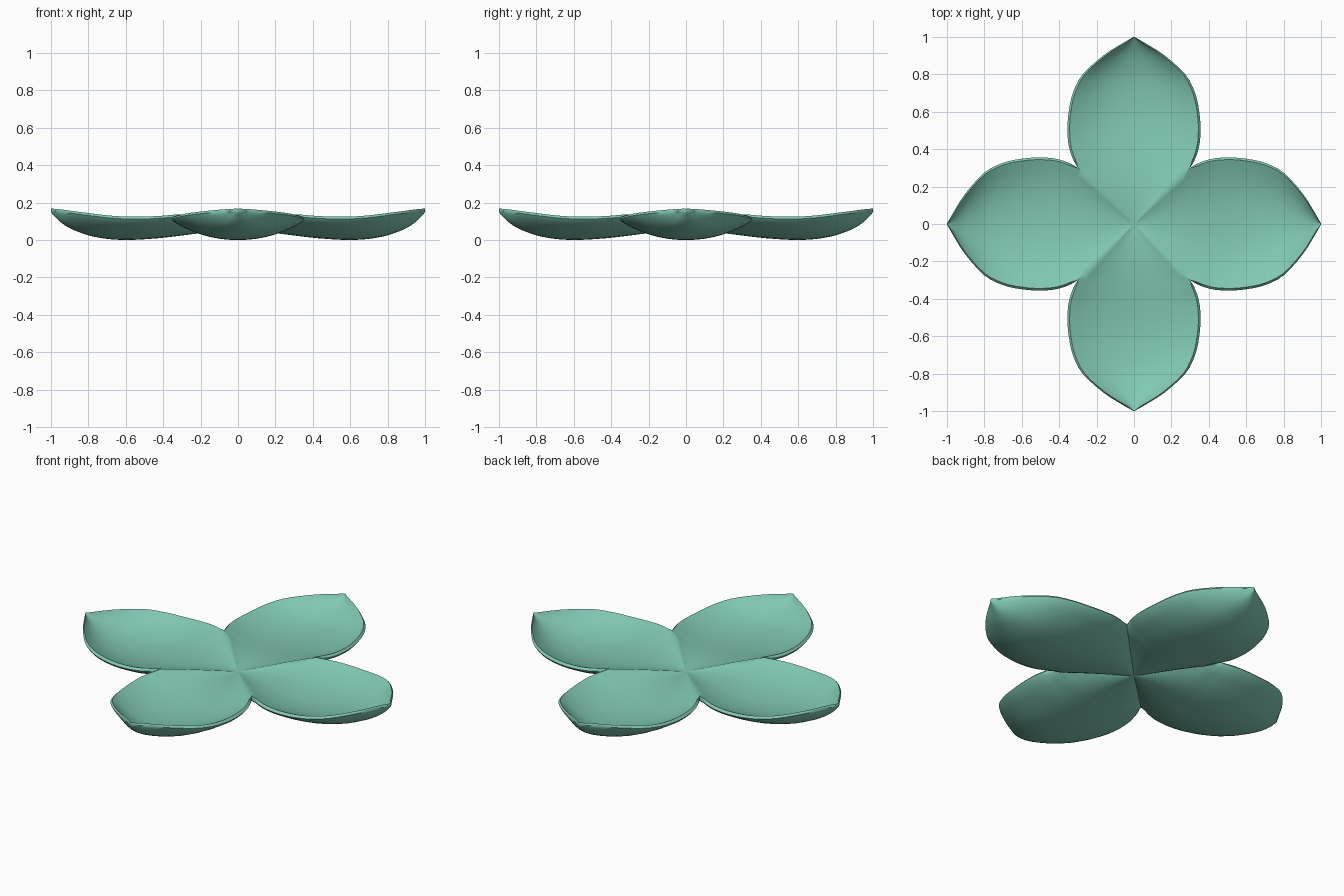
import bpy, bmesh, math
from mathutils import Vector, Matrix

if "Cube" in bpy.data.objects:
    bpy.data.objects.remove(bpy.data.objects["Cube"])

# Petal stations along its axis: distance, half width, inner floor, underside, rim height
KEYS = [Vector(k) for k in (
    (0.00, 0.000, 0.088, 0.060, 0.088),
    (0.10, 0.100, 0.090, 0.050, 0.107),
    (0.20, 0.200, 0.088, 0.037, 0.125),
    (0.30, 0.300, 0.080, 0.024, 0.137),
    (0.40, 0.345, 0.068, 0.012, 0.130),
    (0.50, 0.356, 0.058, 0.004, 0.125),
    (0.60, 0.349, 0.054, 0.000, 0.125),
    (0.70, 0.327, 0.058, 0.006, 0.132),
    (0.80, 0.275, 0.072, 0.025, 0.144),
    (0.90, 0.165, 0.105, 0.063, 0.157),
    (0.96, 0.072, 0.137, 0.105, 0.165),
    (1.00, 0.003, 0.163, 0.148, 0.168))]
STEPS, ACROSS = 3, 14
RIM = 0.028


def spline(i, t):
    """Catmull-Rom interpolation between two stations."""
    a, b, c, d = (KEYS[max(0, min(len(KEYS) - 1, i + k))] for k in (-1, 0, 1, 2))
    return 0.5 * (2 * b + (c - a) * t + (2 * a - 5 * b + 4 * c - d) * t * t
                  + (3 * b - a - 3 * c + d) * t ** 3)


stations = [spline(i, s / STEPS) for i in range(len(KEYS) - 1) for s in range(STEPS)]
stations.append(KEYS[-1].copy())


def section(st):
    """Closed cupped cross-section: inner side, rounded rim, underside, rounded rim."""
    x, w, floor, under, rim = st
    joined = x < 0.301              # inside the diagonal seam with the next petal
    if joined:
        w = x
    inset = w if joined else w - min(0.012, w * 0.3)
    vs = [-1 + 2 * k / ACROSS for k in range(ACROSS + 1)]
    top = [(x, v * inset, floor + (rim - floor) * abs(v) ** 2.2) for v in vs]
    low = [(x, v * inset, under + (rim - RIM * (0.75 if x > 0.97 else 1) - under) * abs(v) ** 2.2)
           for v in reversed(vs)]
    mid = rim - RIM * 0.45
    return top + [(x, w, mid)] + low + [(x, -w, mid)], joined


# Four petals turned around the centre and welded along their seams
bm = bmesh.new()
for q in range(4):
    turn = Matrix.Rotation(q * math.pi / 2, 4, 'Z')
    rings = []
    for st in stations:
        pts, joined = section(st)
        rings.append(([bm.verts.new(turn @ Vector(p)) for p in pts], joined))
    n = len(rings[0][0])
    wall = {ACROSS, ACROSS + 1, n - 2, n - 1}
    for (r0, j0), (r1, j1) in zip(rings, rings[1:]):
        for k in range(n):
            if j0 and j1 and k in wall:
                continue            # no rim inside the seam
            m = (k + 1) % n
            bm.faces.new((r0[k], r1[k], r1[m], r0[m]))
    bm.faces.new(rings[-1][0])      # petal tip
bmesh.ops.remove_doubles(bm, verts=bm.verts, dist=0.0004)
bmesh.ops.dissolve_degenerate(bm, edges=bm.edges, dist=0.0001)
bmesh.ops.recalc_face_normals(bm, faces=bm.faces)
# Rest the lowest point on the ground
lowest = min(v.co.z for v in bm.verts)
bmesh.ops.translate(bm, verts=bm.verts, vec=(0, 0, -lowest))

mesh = bpy.data.meshes.new("four_petal_flower")
bm.to_mesh(mesh)
bm.free()
flower = bpy.data.objects.new("four_petal_flower", mesh)
bpy.context.collection.objects.link(flower)

mint = bpy.data.materials.new("mint_green")
mint.diffuse_color = (0.22, 0.58, 0.46, 1)
mint.use_nodes = True
mint.node_tree.nodes["Principled BSDF"].inputs["Base Color"].default_value = mint.diffuse_color
mesh.materials.append(mint)

bpy.context.view_layer.objects.active = flower
flower.select_set(True)
bpy.ops.object.shade_smooth_by_angle(angle=math.radians(50))
